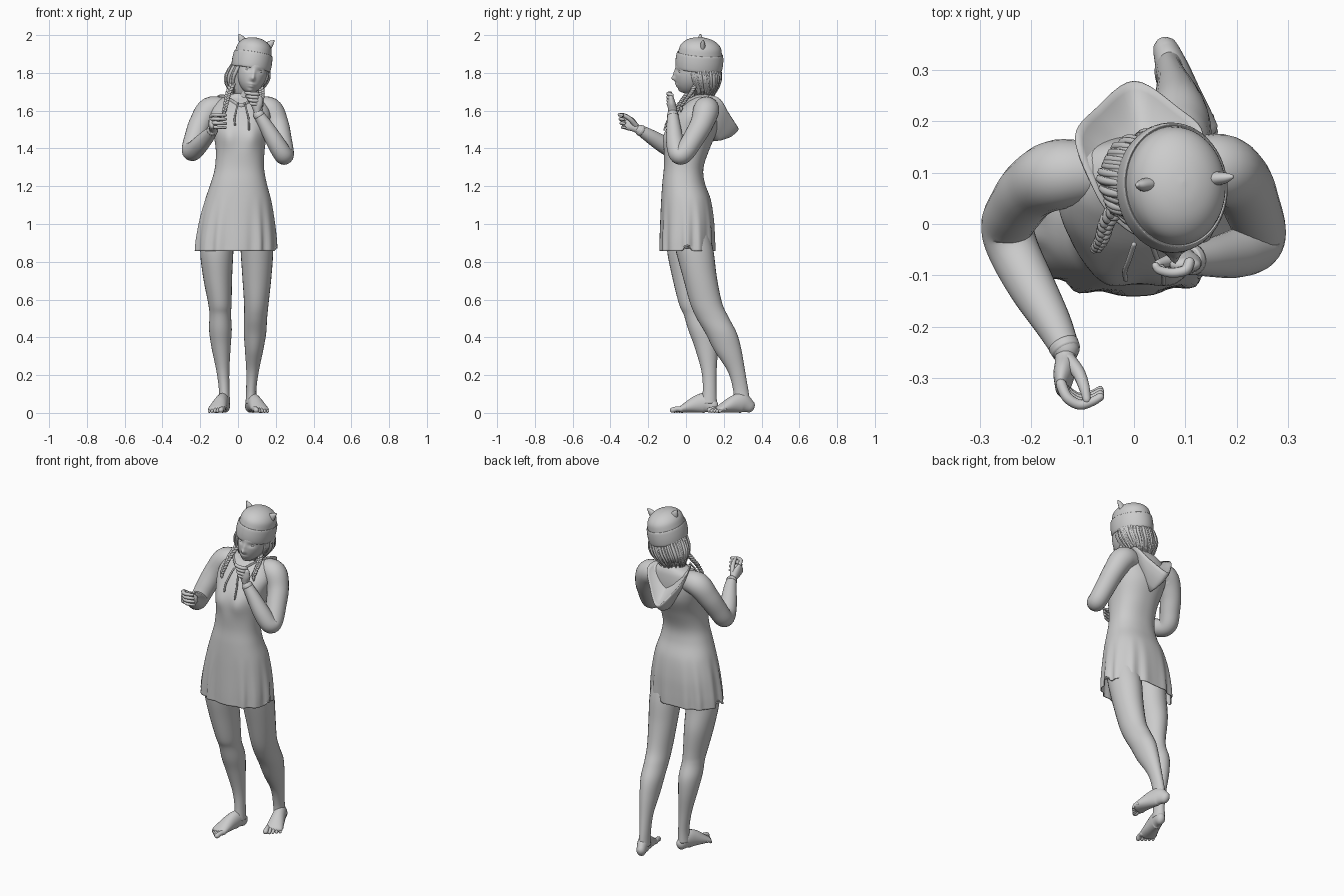
import bpy, bmesh, math, random
from math import sin, cos, pi, exp
from mathutils import Vector, Matrix

random.seed(4)


def smooth_path(pts, k=6, closed=False):
    """Catmull-Rom through tuples of any length."""
    n, out = len(pts), []
    for i in range(n if closed else n - 1):
        q = [pts[j % n] if closed else pts[min(max(j, 0), n - 1)] for j in range(i - 1, i + 3)]
        for s in range(k):
            t = s / k
            out.append([.5 * (2 * b + (c - a) * t + (2 * a - 5 * b + 4 * c - d) * t * t
                              + (3 * b - a - 3 * c + d) * t ** 3) for a, b, c, d in zip(*q)])
    return out if closed else out + [list(pts[-1])]


def loft(bm, rings, caps=(True, True)):
    vs = [[bm.verts.new(p) for p in r] for r in rings]
    n = len(vs[0])
    for a, b in zip(vs, vs[1:]):
        for i in range(n):
            bm.faces.new((a[i], a[(i + 1) % n], b[(i + 1) % n], b[i]))
    for r, c in zip((vs[0], vs[-1]), caps):
        if c:
            bm.faces.new(r)


def tube(bm, pts, n=10, k=5, ref=(0, 0, 1), M=Matrix(), round_ends=True):
    """Round-ended tube; points are (x, y, z, radius) or (x, y, z, width, height)."""
    p = smooth_path([q if len(q) == 5 else (*q, q[3]) for q in pts], k)
    c = [M @ Vector(q[:3]) for q in p]
    side, rings = None, []
    for i, q in enumerate(p):
        t = (c[min(i + 1, len(c) - 1)] - c[max(i - 1, 0)]).normalized()
        side = t.cross(Vector(ref)).normalized() if side is None else (side - t * side.dot(t)).normalized()
        up = side.cross(t)
        steps = [(0, 1)]
        if round_ends and i in (0, len(p) - 1):
            steps = [(min(q[3:]) * sin(a), cos(a)) for a in (0, .5, .95, 1.35)]
            if i == 0:
                steps = [(-d, s) for d, s in reversed(steps)]
        for d, s in steps:
            rings.append([c[i] + t * d + side * (cos(2 * pi * j / n) * q[3] * s)
                          + up * (sin(2 * pi * j / n) * q[4] * s) for j in range(n)])
    loft(bm, rings)


def flat_loft(bm, pts, n=28, k=6):
    """Horizontal elliptical sections (x, y, z, rx, ry)."""
    loft(bm, [[(x + rx * cos(2 * pi * j / n), y + ry * sin(2 * pi * j / n), z) for j in range(n)]
              for x, y, z, rx, ry in smooth_path(pts, k)])


def finish(name, bm, M=Matrix()):
    bmesh.ops.recalc_face_normals(bm, faces=bm.faces)
    me = bpy.data.meshes.new(name)
    bm.to_mesh(me)
    bm.free()
    me.transform(M)
    me.polygons.foreach_set("use_smooth", [True] * len(me.polygons))
    ob = bpy.data.objects.new(name, me)
    bpy.context.collection.objects.link(ob)
    return ob


# legs
legs = {"right_leg": [(-.1, 0, 1, .085, .1), (-.112, 0, .86, .088, .1), (-.108, .025, .72, .077, .098),
                      (-.096, .045, .58, .062, .083), (-.094, .062, .52, .057, .074), (-.093, .088, .44, .06, .076),
                      (-.09, .107, .35, .051, .062), (-.08, .122, .22, .034, .04), (-.073, .125, .12, .028, .036),
                      (-.073, .122, .05, .031, .042)],
        "left_leg": [(.095, .01, 1, .085, .1), (.1, .045, .86, .086, .1), (.1, .073, .72, .077, .09),
                     (.097, .107, .58, .065, .085), (.093, .143, .5, .061, .086), (.09, .187, .42, .059, .083),
                     (.085, .222, .33, .048, .072), (.077, .267, .22, .033, .046), (.07, .29, .12, .027, .04),
                     (.07, .297, .05, .03, .044)]}
for name, pts in legs.items():
    bm = bmesh.new()
    flat_loft(bm, pts)
    finish(name, bm)

# feet: heel point, toe direction, side of the big toe
for name, heel, d, big in (("right_foot", (-.068, .143), (-.056, -.2), 1), ("left_foot", (.063, .337), (.068, -.2), -1)):
    bm = bmesh.new()
    d = Vector((*d, 0)).normalized()
    s = Vector((-d.y, d.x, 0)) * (1 if -d.y * big > 0 else -1)
    h = Vector((*heel, 0))
    spec = ((0, .034, .026, .034), (.04, .052, .033, .052), (.085, .047, .038, .047),
            (.13, .033, .044, .033), (.17, .019, .048, .019))
    tube(bm, [(*(h + d * t)[:2], z, w, r) for t, z, w, r in spec], 20)
    for i in range(5):
        r = .015 if i == 0 else .0105 - i * .0006
        off = .033 - i * .018 if i else .034
        a, b = h + d * (.165 - i * .004) + s * off, h + d * (.215 - i * .009 - (i == 0) * .004) + s * (off + .002)
        tube(bm, [(a.x, a.y, .02, r), ((a.x + b.x) / 2, (a.y + b.y) / 2, .021, r * .9), (b.x, b.y, r, r)], 10)
    for v in bm.verts:
        v.co.z = max(v.co.z, 0)
    finish(name, bm)

# hooded dress: flared skirt with folds, side notches and bust
secs = [(-.012, .007, .858, .212, .146), (-.01, .007, .93, .208, .145), (-.006, .006, 1.03, .195, .141),
        (0, 0, 1.13, .174, .131), (.004, -.013, 1.22, .147, .112), (.008, -.012, 1.3, .13, .105),
        (.012, .005, 1.4, .13, .121), (.012, .033, 1.5, .148, .134), (.012, .058, 1.58, .16, .113),
        (.012, .083, 1.64, .135, .082), (.015, .095, 1.67, .095, .06), (.025, .09, 1.69, .05, .05)]
bm, rings, n = bmesh.new(), [], 96
for x, y, z, rx, ry in smooth_path(secs, 6):
    w, ring = min(1, max(0, (1.15 - z) / .26)), []
    for j in range(n):
        a = 2 * pi * j / n
        c, s = cos(a), sin(a)
        f = 1 + w * (.03 * cos(13 * a + .5) + .014 * cos(19 * a))
        px, py = x + rx * f * math.copysign(abs(c) ** .88, c), y + ry * f * math.copysign(abs(s) ** .88, s)
        if s < 0:
            py -= .018 * sum(exp(-((px - .012 - m) / .045) ** 2 - ((z - 1.46) / .06) ** 2) for m in (-.065, .065))
        notch = .025 * max(0, 1 - abs(abs(c) - 1) / .01) if z < .87 else 0
        ring.append((px, py, z + notch))
    rings.append(ring)
loft(bm, rings, (False, True))
ob = finish("dress", bm)
so = ob.modifiers.new("thickness", "SOLIDIFY")
so.thickness, so.offset = .005, -1

# sleeves with cuffs
arms = {"right_sleeve": [(-.06, .1, 1.61, .055), (-.145, .097, 1.605, .068), (-.197, .072, 1.535, .061),
                         (-.227, .035, 1.46, .056), (-.246, -.003, 1.395, .052), (-.235, -.05, 1.387, .05),
                         (-.2, -.12, 1.422, .046), (-.16, -.19, 1.465, .037), (-.134, -.243, 1.497, .028)],
        "left_sleeve": [(.09, .105, 1.61, .055), (.165, .107, 1.603, .069), (.207, .083, 1.53, .061),
                        (.228, .038, 1.45, .056), (.244, -.012, 1.374, .052), (.236, -.042, 1.372, .05),
                        (.197, -.058, 1.435, .047), (.147, -.066, 1.52, .037), (.109, -.07, 1.58, .028)]}
for name, pts in arms.items():
    bm = bmesh.new()
    tube(bm, pts, 24, 6)
    a, b = Vector(pts[-2][:3]), Vector(pts[-1][:3])
    tube(bm, [(*a.lerp(b, .86), .0305), (*a.lerp(b, 1.1), .0285)], 24, 3, round_ends=False)
    finish(name, bm)

# right hand: held out, fingers curled inward
bm = bmesh.new()
tube(bm, [(-.137, -.235, 1.49, .022), (-.133, -.265, 1.508, .021, .024), (-.137, -.295, 1.528, .02, .036),
          (-.14, -.318, 1.54, .014, .038)], 18, ref=(0, 0, 1))
for i in range(4):
    z, r, g = 1.574 - i * .022, .0105 - (i == 3) * .002, i * .005
    tube(bm, [(-.142, -.312 + g, z - .004, r), (-.13, -.338 + g, z + .004, r), (-.106, -.352 + g, z + .004, r * .95),
              (-.082, -.346 + g, z + .003, r * .85), (-.066, -.337 + g, z + .002, r * .75)], 10)
tube(bm, [(-.128, -.265, 1.52, .015), (-.108, -.29, 1.55, .013), (-.097, -.318, 1.57, .011),
          (-.092, -.342, 1.58, .008)], 10)
finish("right_hand", bm)

# left hand: raised to the chin
bm = bmesh.new()
tube(bm, [(.11, -.07, 1.575, .021), (.102, -.071, 1.6, .023, .021), (.1, -.076, 1.635, .022, .032),
          (.1, -.08, 1.668, .015, .03)], 18, ref=(1, 0, 0))
for i in range(4):
    z, r = 1.69 - i * .018, .0102 - (i == 3) * .0015
    tube(bm, [(.108, -.075, z - .008, r), (.1, -.09, z - .002, r), (.074, -.095, z, r * .95),
              (.05 + i * .006, -.09, z + .003, r * .85), (.042 + i * .008, -.082, z + .004, r * .75)], 10)
tube(bm, [(.1, -.062, 1.61, .015), (.078, -.068, 1.64, .013), (.06, -.074, 1.66, .011), (.046, -.078, 1.678, .008)], 10)
finish("left_hand", bm)

# neck
bm = bmesh.new()
flat_loft(bm, [(.025, .09, 1.62, .052, .052), (.04, .078, 1.69, .044, .046), (.06, .06, 1.77, .046, .05)])
finish("neck", bm)

# head placement: tilted to one side
H = (Matrix.Translation((.075, .045, 1.805)) @ Matrix.Rotation(math.radians(5), 4, 'Z')
     @ Matrix.Rotation(math.radians(10), 4, 'Y') @ Matrix.Rotation(math.radians(-4), 4, 'X'))

# face: (x, z, spread x, spread z, push forward)
feats = [(0, -.043, .012, .013, .017), (0, -.02, .009, .024, .009), (-.033, .004, .017, .011, -.008),
         (.033, .004, .017, .011, -.008), (0, -.072, .019, .006, .007), (0, -.084, .015, .005, .007),
         (0, -.108, .02, .012, .008), (0, .03, .05, .012, .003)]
bm = bmesh.new()
bmesh.ops.create_uvsphere(bm, u_segments=80, v_segments=64, radius=1)
for v in bm.verts:
    x, y, z = v.co
    low = max(0, -z) ** 2
    X, Y, Z = .08 * x * (1 - .18 * low), .103 * y * (1 - (.35 if y > 0 else .05) * low) - .028 * low, .118 * z
    if y < 0:
        Y -= sum(f * exp(-((X - a) / c) ** 2 - ((Z - b) / d) ** 2) for a, b, c, d, f in feats)
    v.co = X, Y, Z
for sx in (-.032, .032):
    bmesh.ops.create_uvsphere(bm, u_segments=16, v_segments=10, radius=1, matrix=Matrix.Translation(
        (sx, -.078, .003)) @ Matrix.Diagonal((.014, .0095, .008, 1)))
finish("head", bm, H)

# knitted cap: rolled cuff, dome and two ears
prof = [(.88, .03), (.95, .014), (1.01, .022), (1.03, .055), (1.01, .088), (.975, .1), (.945, .096), (.94, .104),
        (.89, .132), (.77, .153), (.57, .17), (.3, .181), (.01, .185)]
bm = bmesh.new()
loft(bm, [[(-.008 + .103 * r * cos(2 * pi * j / 56), .022 + .123 * r * sin(2 * pi * j / 56), z) for j in range(56)]
          for r, z in smooth_path(prof, 4)])
finish("cap", bm, H)
bm = bmesh.new()
for s in (-1, 1):
    tube(bm, [(-.005 + s * .054, .025, .13, .028, .017), (-.005 + s * .07, .025, .155, .022, .014),
              (-.005 + s * .084, .024, .174, .013, .01), (-.005 + s * .093, .024, .184, .005)], 14, ref=(0, 1, 0))
finish("cap_ears", bm, H)

# hair: soft mass plus loose strands hanging below the cap
bm = bmesh.new()
flat_loft(bm, [(-.008, .035, .05, .094, .1), (-.014, .046, -.02, .105, .096), (-.02, .056, -.07, .094, .08),
               (-.024, .058, -.115, .066, .056), (-.024, .058, -.14, .04, .035)])
for i in range(64):
    a = -pi / 2 + .75 + (2 * pi - 1.5) * i / 63
    r, e = random.uniform(.95, 1.04), random.uniform(-.14, -.1)
    c, s = cos(a), sin(a)
    tube(bm, [(-.008 + .092 * c, .03 + .1 * s, .04, .007), (-.013 + .107 * c * r, .042 + .096 * s * r, -.015, .009),
              (-.024 + .1 * c * r, .053 + .082 * s * r, -.065, .008),
              (-.027 + .068 * c, .055 + .056 * s, e, .003)], 6, 4)
finish("hair", bm, H)

# braids: three woven strands and a loose end
for name, path in (("right_braid", [(-.03, .035, 1.74), (-.052, .005, 1.69), (-.062, -.028, 1.645), (-.074, -.048, 1.595)]),
                   ("left_braid", [(.115, .05, 1.74), (.125, .03, 1.7), (.125, .005, 1.665), (.122, -.025, 1.625)])):
    bm = bmesh.new()
    p = smooth_path(path, 12)
    for q in range(3):
        pts = []
        for i, (x, y, z) in enumerate(p):
            t, w = i * .62 + q * 2 * pi / 3, .011 * (1 - .35 * i / len(p))
            pts.append((x + w * sin(t), y + .6 * w * sin(2 * t), z, w * .72))
        tube(bm, pts, 8, 2)
    x, y, z = p[-1]
    tube(bm, [(x, y, z, .006), (x, y, z - .012, .009), (x + .003, y - .003, z - .03, .003)], 8)
    finish(name, bm)

# hood lying open on the back
rim = smooth_path([(.018, -.025, 1.635), (-.045, .015, 1.668), (-.085, .08, 1.685), (-.115, .17, 1.665),
                   (-.075, .225, 1.585), (0, .279, 1.505), (.085, .228, 1.585), (.135, .175, 1.665),
                   (.11, .085, 1.685), (.075, .02, 1.668)], 6, True)
rim = [Vector(p) for p in rim]
deep, base = Vector((.02, .13, 1.6)), Vector((.008, .14, 1.45))
rings = [[p.lerp(deep, k) + Vector((0, 0, dz)) for p in rim]
         for k, dz in ((.75, -.004), (.4, -.006), (.12, -.006), (.02, .003))]
rings += [[p.lerp(base, k) + Vector((0, 0, dz)) for p in rim]
          for k, dz in ((.0, -.004), (.08, -.016), (.3, -.028), (.65, -.026), (.95, -.015))]
bm = bmesh.new()
loft(bm, rings)
finish("hood", bm)

# drawstrings
bm = bmesh.new()
for pts in ([(.0, -.04, 1.64), (-.01, -.07, 1.6), (-.018, -.092, 1.56), (-.016, -.108, 1.525)],
            [(.035, -.04, 1.64), (.046, -.07, 1.6), (.056, -.092, 1.56), (.058, -.115, 1.5)]):
    tube(bm, [(*p, .005) for p in pts], 8)
finish("drawstrings", bm)
